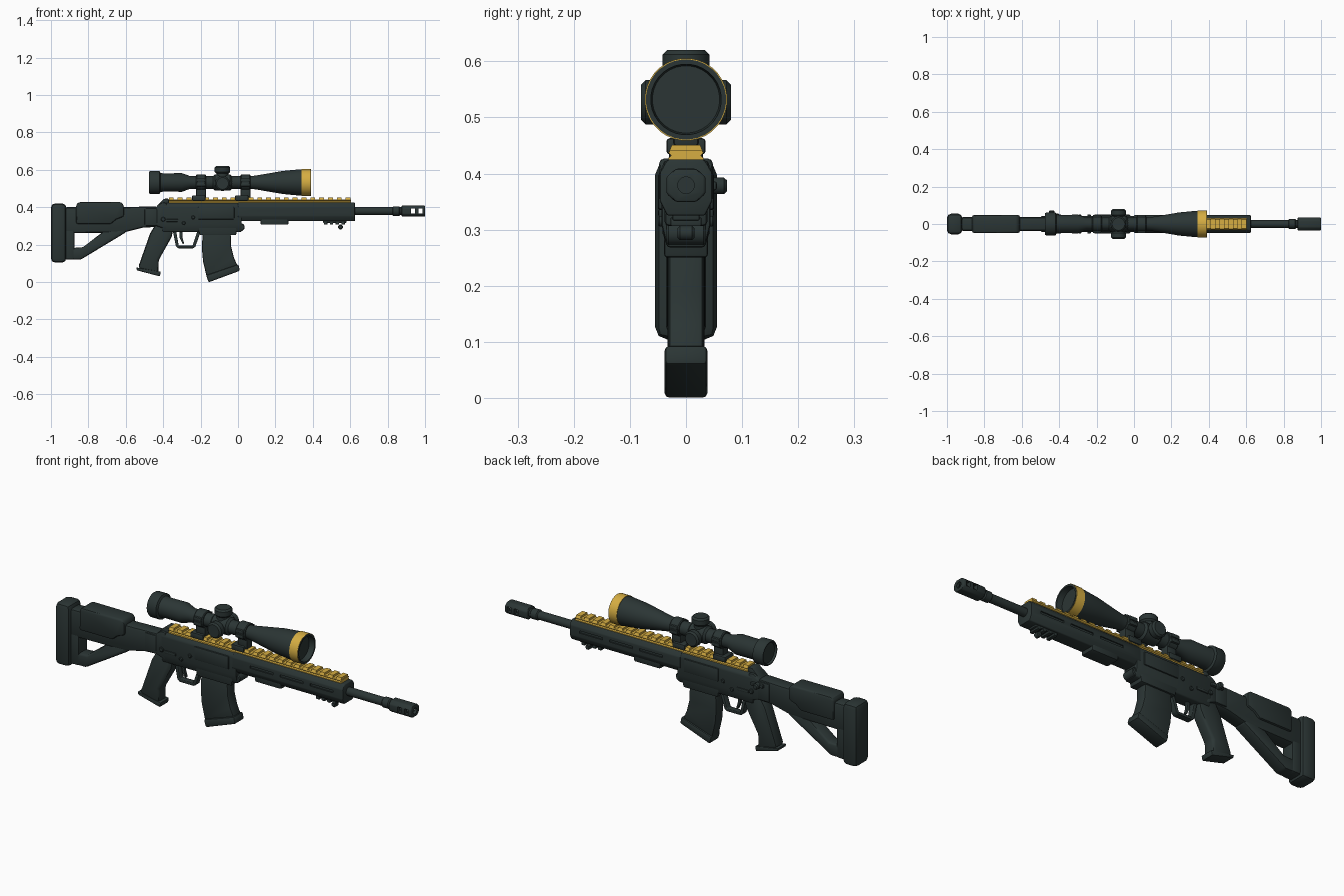
import bpy, bmesh, math
from mathutils import Matrix, Vector


def material(name, rgb):
    m = bpy.data.materials.new(name)
    m.diffuse_color = (*rgb, 1)
    return m


DARK = material("dark gunmetal", (0.024, 0.036, 0.035))
GOLD = material("gold", (0.67, 0.42, 0.055))


def finish(name, bm, mat, bevel=0.0, cutters=(), segs=2):
    """Turn a bmesh into an object, bevel it, cut it and smooth it."""
    bmesh.ops.recalc_face_normals(bm, faces=bm.faces)
    me = bpy.data.meshes.new(name)
    bm.to_mesh(me)
    bm.free()
    ob = bpy.data.objects.new(name, me)
    bpy.context.collection.objects.link(ob)
    me.materials.append(mat)
    if bevel:
        b = ob.modifiers.new("Bevel", 'BEVEL')
        b.width, b.segments, b.limit_method = bevel, segs, 'ANGLE'
        b.angle_limit = math.radians(25)
    for c in cutters:
        m = ob.modifiers.new("Cut", 'BOOLEAN')
        m.object, m.operation, m.solver = c, 'DIFFERENCE', 'EXACT'
        c.hide_render = True
    bpy.ops.object.select_all(action='DESELECT')
    ob.select_set(True)
    bpy.context.view_layer.objects.active = ob
    bpy.ops.object.convert(target='MESH')
    for c in cutters:
        bpy.data.objects.remove(c)
    bpy.ops.object.shade_smooth_by_angle(angle=math.radians(40))
    return ob


def prism(name, pts, axis, a, b, mat=DARK, bevel=0.008, cutters=()):
    """Extrude an outline from a to b along 'y' (x,z points) or 'x' (y,z points)."""
    bm = bmesh.new()
    place = (lambda p, t: (p[0], t, p[1])) if axis == 'y' else (lambda p, t: (t, p[0], p[1]))
    f = bm.faces.new([bm.verts.new(place(p, a)) for p in pts])
    r = bmesh.ops.extrude_face_region(bm, geom=[f])
    d = Vector((0, b - a, 0)) if axis == 'y' else Vector((b - a, 0, 0))
    bmesh.ops.translate(bm, vec=d, verts=[v for v in r['geom'] if isinstance(v, bmesh.types.BMVert)])
    return finish(name, bm, mat, bevel, cutters)


def side(name, pts, hw, **k):
    return prism(name, pts, 'y', -hw, hw, **k)


def section(name, half, a, b, **k):
    """Extrude a left-right symmetric cross-section along x, given its right half."""
    return prism(name, half + [(-y, z) for y, z in reversed(half)], 'x', a, b, **k)


def box(name, x0, x1, y0, y1, z0, z1, **k):
    return prism(name, [(x0, z0), (x1, z0), (x1, z1), (x0, z1)], 'y', y0, y1, **k)


def lathe(name, prof, centre, axis='x', n=28, mat=DARK, closed=False, cutters=()):
    """Spin (distance, radius) points round an axis through centre."""
    bm = bmesh.new()
    rings = []
    for d, r in prof:
        if r == 0:
            rings.append([bm.verts.new((d, 0, 0))] * n)
        else:
            rings.append([bm.verts.new((d, r * math.cos((i + .5) * 2 * math.pi / n),
                                        r * math.sin((i + .5) * 2 * math.pi / n))) for i in range(n)])
    pairs = list(zip(rings, rings[1:])) + ([(rings[-1], rings[0])] if closed else [])
    for p, q in pairs:
        for i in range(n):
            j = (i + 1) % n
            bm.faces.new(list(dict.fromkeys((p[i], p[j], q[j], q[i]))))
    rot = {'x': Matrix(), 'y': Matrix.Rotation(math.pi / 2, 4, 'Z'),
           'z': Matrix.Rotation(-math.pi / 2, 4, 'Y')}[axis]
    bm.transform(Matrix.Translation(centre) @ rot)
    return finish(name, bm, mat, 0, cutters)


def knob(name, centre, r, h, axis, c=0.008, n=20, **k):
    """Chamfered cylinder centred on a point."""
    return lathe(name, [(-h/2, 0), (-h/2, r - c), (-h/2 + c, r), (h/2 - c, r), (h/2, r - c), (h/2, 0)],
                 centre, axis, n, **k)


# Stock: butt pad, upper bar, rear post, strut and cheek rest
box("butt_pad", -1.0, -0.918, -0.055, 0.055, 0.104, 0.42, bevel=0.022)
side("stock_bar", [(-0.93, 0.40), (-0.61, 0.40), (-0.43, 0.405), (-0.43, 0.295), (-0.51, 0.29),
                   (-0.61, 0.265), (-0.93, 0.26)], 0.037, bevel=0.014)
side("stock_rear_post", [(-0.93, 0.12), (-0.93, 0.30), (-0.875, 0.30), (-0.875, 0.12)], 0.036)
side("stock_strut", [(-0.93, 0.12), (-0.84, 0.12), (-0.60, 0.265), (-0.60, 0.29), (-0.72, 0.27),
                     (-0.83, 0.185), (-0.93, 0.18)], 0.034, bevel=0.01)
side("cheek_rest", [(-0.865, 0.31), (-0.865, 0.415), (-0.85, 0.427), (-0.625, 0.427), (-0.61, 0.41),
                    (-0.61, 0.35), (-0.65, 0.335), (-0.68, 0.31)], 0.048, bevel=0.018)
box("stock_hinge", -0.50, -0.43, -0.042, 0.042, 0.30, 0.395)

# Receiver with rear hump, port cover, magazine well and pins
section("receiver", [(0.034, 0.268), (0.044, 0.31), (0.044, 0.405), (0.03, 0.424)], -0.405, 0.02, bevel=0.006)
side("receiver_rear", [(-0.44, 0.40), (-0.41, 0.424), (-0.38, 0.424), (-0.38, 0.28), (-0.44, 0.30)],
     0.042, bevel=0.01)
side("rear_hump", [(-0.435, 0.405), (-0.395, 0.445), (-0.37, 0.445), (-0.37, 0.41)], 0.03, bevel=0.005)
box("port_cover", -0.215, -0.02, -0.05, 0.05, 0.335, 0.402, bevel=0.006)
side("magazine_well", [(-0.225, 0.335), (0.0, 0.335), (-0.01, 0.25), (-0.205, 0.25)], 0.039, bevel=0.006)
for i, (x, z, r) in enumerate([(-0.40, 0.335, 0.012), (-0.29, 0.315, 0.01), (-0.24, 0.345, 0.01)]):
    knob(f"receiver_pin_{i}", (x, 0, z), r, 0.1, 'y', 0.003, 12)
box("selector_lever", -0.385, -0.32, -0.049, 0.049, 0.322, 0.336, bevel=0.003)
box("bolt_lever", -0.47, -0.40, 0.03, 0.055, 0.37, 0.386, bevel=0.004)
knob("bolt_knob", (-0.44, 0.057, 0.378), 0.015, 0.032, 'y', 0.005, 12)
knob("front_pivot", (0.015, 0, 0.293), 0.021, 0.07, 'y', 0.004, 14)

# Grip, trigger and guard
side("grip", [(-0.47, 0.26), (-0.44, 0.31), (-0.34, 0.31), (-0.355, 0.24), (-0.425, 0.115),
              (-0.425, 0.04), (-0.535, 0.075)], 0.033, bevel=0.014)
side("grip_cap", [(-0.545, 0.078), (-0.54, 0.062), (-0.418, 0.03), (-0.412, 0.055)], 0.035, bevel=0.005)
side("trigger_guard", [(-0.35, 0.28), (-0.332, 0.19), (-0.32, 0.18), (-0.24, 0.18), (-0.228, 0.188),
                       (-0.20, 0.27), (-0.218, 0.27), (-0.243, 0.194), (-0.317, 0.194), (-0.332, 0.28)],
     0.016, bevel=0.003)
side("trigger", [(-0.315, 0.28), (-0.312, 0.235), (-0.296, 0.203), (-0.288, 0.206), (-0.298, 0.24),
                 (-0.295, 0.28)], 0.008, bevel=0.002)

# Curved magazine and base plate
side("magazine", [(-0.188, 0.29), (-0.193, 0.18), (-0.187, 0.11), (-0.168, 0.03), (-0.002, 0.085),
                  (-0.022, 0.13), (-0.037, 0.19), (-0.04, 0.29)], 0.031, bevel=0.009)
side("magazine_base", [(-0.17, 0.036), (-0.158, -0.002), (0.01, 0.06), (0.002, 0.095)], 0.038, bevel=0.008)

# Handguard with side slots, lower panel and short under rail
slots = [box("slot_cutter", x, x + 0.13, s * 0.041, s * 0.07, 0.374, 0.386, bevel=0)
         for x in (0.10, 0.27, 0.44) for s in (-1, 1)]
section("handguard", [(0.034, 0.325), (0.047, 0.352), (0.047, 0.402), (0.032, 0.425)], 0.0, 0.625,
        bevel=0.004, cutters=slots)
box("lower_panel", 0.12, 0.27, -0.038, 0.038, 0.306, 0.36, bevel=0.008)
box("under_rail", 0.455, 0.58, -0.024, 0.024, 0.316, 0.335, bevel=0.003)
for i in range(4):
    box(f"under_rail_tooth_{i}", 0.46 + i * 0.031, 0.478 + i * 0.031, -0.028, 0.028, 0.306, 0.322, bevel=0.003)
knob("sling_stud", (0.548, 0, 0.294), 0.013, 0.03, 'y', 0.004, 12)

# Gold top rail: full-width waisted base with teeth above
section("top_rail", [(0.031, 0.42), (0.031, 0.428), (0.026, 0.432), (0.031, 0.437), (0.028, 0.441)],
        -0.37, 0.605, mat=GOLD, bevel=0)
for i in range(21):
    x = -0.37 + i * 0.0473
    section(f"rail_tooth_{i}", [(0.031, 0.437), (0.025, 0.451)], x, x + 0.026, mat=GOLD, bevel=0)

# Barrel and ported muzzle brake
Z = 0.379
lathe("barrel", [(0.60, 0), (0.60, 0.021), (0.825, 0.021), (0.83, 0.026), (0.862, 0.026), (0.867, 0.021),
                 (0.90, 0.021), (0.90, 0)], (0, 0, Z), n=20)
cuts = [box("port_cutter", x, x + 0.022, -0.1, 0.1, Z - 0.014, Z + 0.014, bevel=0)
        for x in (0.924, 0.964)]
cuts.append(lathe("bore_cutter", [(0.91, 0), (0.91, 0.015), (1.05, 0.015), (1.05, 0)], (0, 0, Z), n=16))
section("muzzle_brake", [(0.018, Z - 0.03), (0.035, Z - 0.015), (0.035, Z + 0.015), (0.018, Z + 0.03)],
        0.875, 1.0, bevel=0.005, cutters=cuts)

# Scope body, gold objective ring and turrets
S = 0.532
lathe("scope_body", [(-0.465, 0), (-0.465, 0.05), (-0.475, 0.054), (-0.475, 0.058), (-0.468, 0.063),
                     (-0.42, 0.063), (-0.415, 0.052), (-0.40, 0.049), (-0.30, 0.05), (-0.255, 0.034),
                     (0.07, 0.034), (0.10, 0.038), (0.24, 0.062), (0.335, 0.071), (0.389, 0.0715),
                     (0.389, 0.063), (0.36, 0.060), (0.36, 0)], (0, 0, S), n=32)
lathe("objective_ring", [(0.34, 0.069), (0.34, 0.0735), (0.387, 0.0735), (0.387, 0.069)],
      (0, 0, S), n=32, mat=GOLD, closed=True)
knob("turret_housing", (-0.083, 0, S), 0.044, 0.10, 'x', 0.01, 16)
knob("top_turret_neck", (-0.083, 0, 0.572), 0.032, 0.03, 'z', 0.003)
knob("top_turret", (-0.083, 0, 0.60), 0.042, 0.04, 'z')
for s in (-1, 1):
    knob(f"side_turret_{s}", (-0.083, s * 0.06, S - 0.005), 0.04, 0.04, 'y')

# Scope rings and mounts
for i, (x, dx) in enumerate([(-0.198, -0.012), (0.04, -0.02)]):
    knob(f"scope_ring_{i}", (x, 0, S), 0.043, 0.052, 'x', 0.004, 24)
    for z in (S + 0.012, S - 0.012):
        box(f"ring_clamp_{i}", x - 0.022, x + 0.022, -0.048, 0.048, z - 0.009, z + 0.009, bevel=0.003)
    box(f"mount_post_{i}", x - 0.026, x + 0.026, -0.022, 0.022, 0.45, 0.51, bevel=0.004)
    box(f"mount_foot_{i}", x + dx - 0.036, x + dx + 0.036, -0.035, 0.035, 0.434, 0.463, bevel=0.006)
